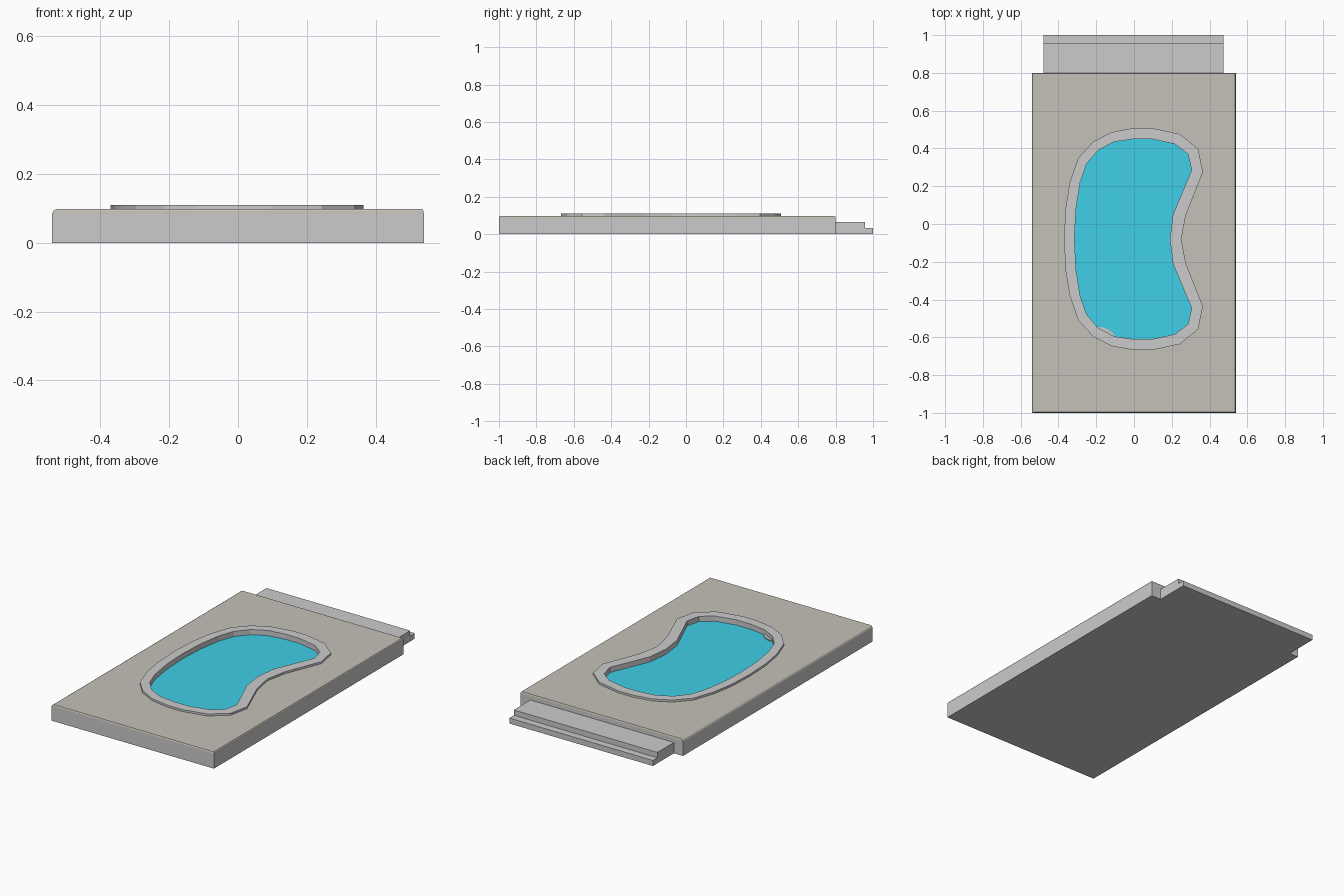
import bpy, bmesh, math

if "Cube" in bpy.data.objects:
    bpy.data.objects.remove(bpy.data.objects["Cube"])

CY = -0.08          # y of the pool's mirror line
TOP, RIM_Z, WATER_Z = 0.098, 0.11, 0.079

# Half outlines of the kidney pool (x, distance from the mirror line)
OUTER = [(-.37, 0), (-.363, .16), (-.34, .30), (-.295, .43), (-.217, .515), (-.12, .566),
         (0, .588), (.095, .588), (.243, .556), (.34, .476), (.365, .355), (.275, .13), (.25, 0)]
INNER = [(-.315, 0), (-.307, .16), (-.285, .30), (-.25, .40), (-.19, .47), (-.105, .515),
         (0, .53), (.095, .53), (.217, .503), (.286, .45), (.305, .365), (.206, .13), (.19, 0)]


def kidney(half):
    return [(x, CY + d) for x, d in half] + [(x, CY - d) for x, d in half[-2:0:-1]]


def material(name, rgb):
    m = bpy.data.materials.new(name)
    m.diffuse_color = (*rgb, 1)
    m.use_nodes = True
    m.node_tree.nodes["Principled BSDF"].inputs["Base Color"].default_value = m.diffuse_color
    return m


def loop(bm, pts, z):
    return [bm.verts.new((x, y, z)) for x, y in pts]


def bridge(bm, a, b, mat=0):
    n = len(a)
    for i in range(n):
        j = (i + 1) % n
        bm.faces.new((a[i], a[j], b[j], b[i])).material_index = mat


def finish(bm, name, mats=()):
    bmesh.ops.recalc_face_normals(bm, faces=bm.faces[:])
    me = bpy.data.meshes.new(name)
    bm.to_mesh(me)
    bm.free()
    for m in mats:
        me.materials.append(m)
    ob = bpy.data.objects.new(name, me)
    bpy.context.collection.objects.link(ob)
    return ob


def rect(left, inset):
    x0, x1, y0, y1 = -.54 + left, .54 - inset, -1 + inset, .8 - inset
    return [(x0, y0), (x1, y0), (x1, y1), (x0, y1)]


grey = material("concrete", (.8, .8, .8))
stone = material("patio_stone", (.56, .53, .48))
blue = material("water", (.05, .62, .8))

# Slab: grey sides, stone-coloured rounded top edge and deck with a pool opening
bm = bmesh.new()
rings = [loop(bm, rect(l, i), z) for l, i, z in
         [(0, 0, 0), (0, 0, .084), (.004, .001, .093), (.012, .004, TOP)]]
bm.faces.new(rings[0])
for k in range(3):
    bridge(bm, rings[k], rings[k + 1], 0 if k == 0 else 1)
hole = loop(bm, kidney(OUTER), TOP)
edges = [bm.edges.new((hole[i - 1], hole[i])) for i in range(len(hole))]
edges += [bm.edges.get((rings[3][i - 1], rings[3][i])) for i in range(4)]
deck = bmesh.ops.triangle_fill(bm, use_beauty=True, use_dissolve=False, edges=edges)
for f in deck["geom"]:
    if isinstance(f, bmesh.types.BMFace):
        f.material_index = 1
finish(bm, "patio_slab", [grey, stone])

# Raised coping around the pool, with its inner wall
bm = bmesh.new()
o0, o1 = loop(bm, kidney(OUTER), TOP), loop(bm, kidney(OUTER), RIM_Z)
i1, i0 = loop(bm, kidney(INNER), RIM_Z), loop(bm, kidney(INNER), WATER_Z)
bridge(bm, o0, o1)
bridge(bm, o1, i1)
bridge(bm, i1, i0)
finish(bm, "pool_rim")

# Water surface
bm = bmesh.new()
f = bm.faces.new(loop(bm, kidney(INNER), WATER_Z))
f.normal_update()
if f.normal.z < 0:
    f.normal_flip()
me_water = bpy.data.meshes.new("pool_water")
bm.to_mesh(me_water)
bm.free()
me_water.materials.append(blue)
bpy.context.collection.objects.link(bpy.data.objects.new("pool_water", me_water))

# Small half-round step at the pool wall
bm = bmesh.new()
tilt = math.radians(-28)
pts = []
for k in range(7):
    a = math.pi * k / 6
    u, v = .05 * math.cos(a), .018 * math.sin(a)
    pts.append((-.147 + u * math.cos(tilt) - v * math.sin(tilt),
                -.573 + u * math.sin(tilt) + v * math.cos(tilt)))
low, high = loop(bm, pts, WATER_Z), loop(bm, pts, WATER_Z + .006)
bridge(bm, low, high)
bm.faces.new(high)
bm.faces.new(low)
finish(bm, "pool_step")

# Stepped ledge along the back edge
bm = bmesh.new()
profile = [(.8, 0), (1, 0), (1, .033), (.957, .033), (.957, .065), (.8, .065)]
ends = [[bm.verts.new((x, y, z)) for y, z in profile] for x in (-.48, .475)]
bridge(bm, *ends)
for e in ends:
    bm.faces.new(e)
finish(bm, "back_ledge")
